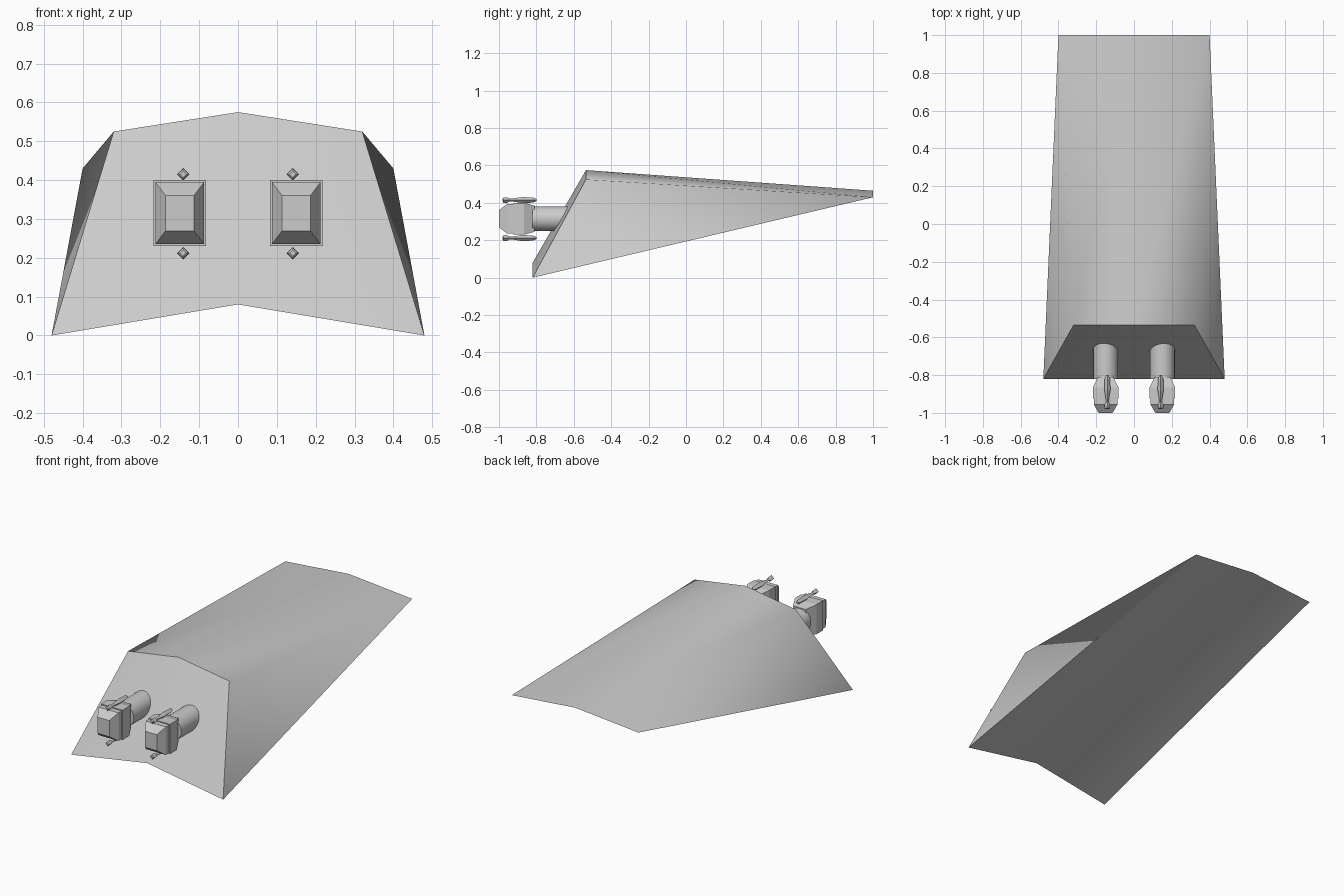
import bpy
import bmesh
import math
from mathutils import Matrix

cube = bpy.data.objects.get("Cube")
if cube:
    bpy.data.objects.remove(cube)

GREY = bpy.data.materials.new("plain grey")
GREY.use_nodes = True
GREY.diffuse_color = (0.6, 0.6, 0.6, 1)
GREY.node_tree.nodes["Principled BSDF"].inputs["Base Color"].default_value = (0.6, 0.6, 0.6, 1)


def finish(bm, name):
    bmesh.ops.recalc_face_normals(bm, faces=bm.faces)
    mesh = bpy.data.meshes.new(name)
    bm.to_mesh(mesh)
    bm.free()
    mesh.materials.append(GREY)
    obj = bpy.data.objects.new(name, mesh)
    bpy.context.collection.objects.link(obj)
    return obj


def loft(name, rings):
    """Join rings of points with quads and cap both ends."""
    bm = bmesh.new()
    loops = [[bm.verts.new(p) for p in ring] for ring in rings]
    n = len(loops[0])
    for a, b in zip(loops, loops[1:]):
        for i in range(n):
            j = (i + 1) % n
            bm.faces.new((a[i], a[j], b[j], b[i]))
    bm.faces.new(loops[0])
    bm.faces.new(loops[-1])
    return finish(bm, name)


def wedge_body():
    """Wedge with a ridged roof, sloping front and a thin rear edge."""
    bm = bmesh.new()

    def row(half, y, z_side, z_mid):
        return [bm.verts.new(p) for p in
                ((-half, y, z_side), (0, y, z_mid), (half, y, z_side))]

    low = row(0.48, -0.82, 0, 0.08)
    top = row(0.32, -0.535, 0.525, 0.575)
    rear = row(0.40, 1.0, 0.43, 0.465)
    groups = []
    for a, b in ((low, top), (top, rear), (rear, low)):
        groups.append([bm.faces.new((a[i], a[i + 1], b[i + 1], b[i])) for i in (0, 1)])
    # The sides blend smoothly into the roof
    groups[1] += [bm.faces.new((low[i], top[i], rear[i])) for i in (0, 2)]
    owner = {f: k for k, g in enumerate(groups) for f in g}
    for f in bm.faces:
        f.smooth = True
    for e in bm.edges:
        e.smooth = len({owner[f] for f in e.link_faces}) == 1
    return finish(bm, "wedge_body")


def section(x, y, z, hx, hz):
    return [(x + sx * hx, y, z + sz * hz)
            for sx, sz in ((-1, -1), (1, -1), (1, 1), (-1, 1))]


def diamond(x, y, z, r):
    return [(x + r * dx, y, z + r * dz)
            for dx, dz in ((0, -1), (1, 0), (0, 1), (-1, 0))]


wedge_body()

MID_Z = 0.315
HEAD = ((-1.0, 0.037, 0.046), (-0.955, 0.063, 0.08), (-0.925, 0.063, 0.08),
        (-0.925, 0.068, 0.085), (-0.865, 0.068, 0.085), (-0.81, 0.04, 0.07))
PIN = ((-0.98, 0.008), (-0.975, 0.015), (-0.955, 0.015), (-0.945, 0.007),
       (-0.92, 0.009), (-0.88, 0.016), (-0.82, 0.014), (-0.80, 0.006))

for side, label in ((1, "left"), (-1, "right")):
    x = side * 0.15
    # Bevelled block at the front
    loft(f"{label}_nozzle_head", [section(x, y, MID_Z, hx, hz) for y, hx, hz in HEAD])

    # Round stem running into the sloping front
    bm = bmesh.new()
    bmesh.ops.create_cone(bm, cap_ends=True, segments=24, radius1=0.066, radius2=0.066, depth=0.25,
                          matrix=Matrix.Translation((x, -0.695, MID_Z))
                          @ Matrix.Rotation(math.pi / 2, 4, "X"))
    for f in bm.faces:
        f.smooth = len(f.verts) == 4
    for e in bm.edges:
        e.smooth = all(len(f.verts) == 4 for f in e.link_faces)
    finish(bm, f"{label}_nozzle_stem")

    # Slim pins above and below the block
    for z, place in ((0.415, "upper"), (0.212, "lower")):
        loft(f"{label}_{place}_pin", [diamond(side * 0.141, y, z, r) for y, r in PIN])
